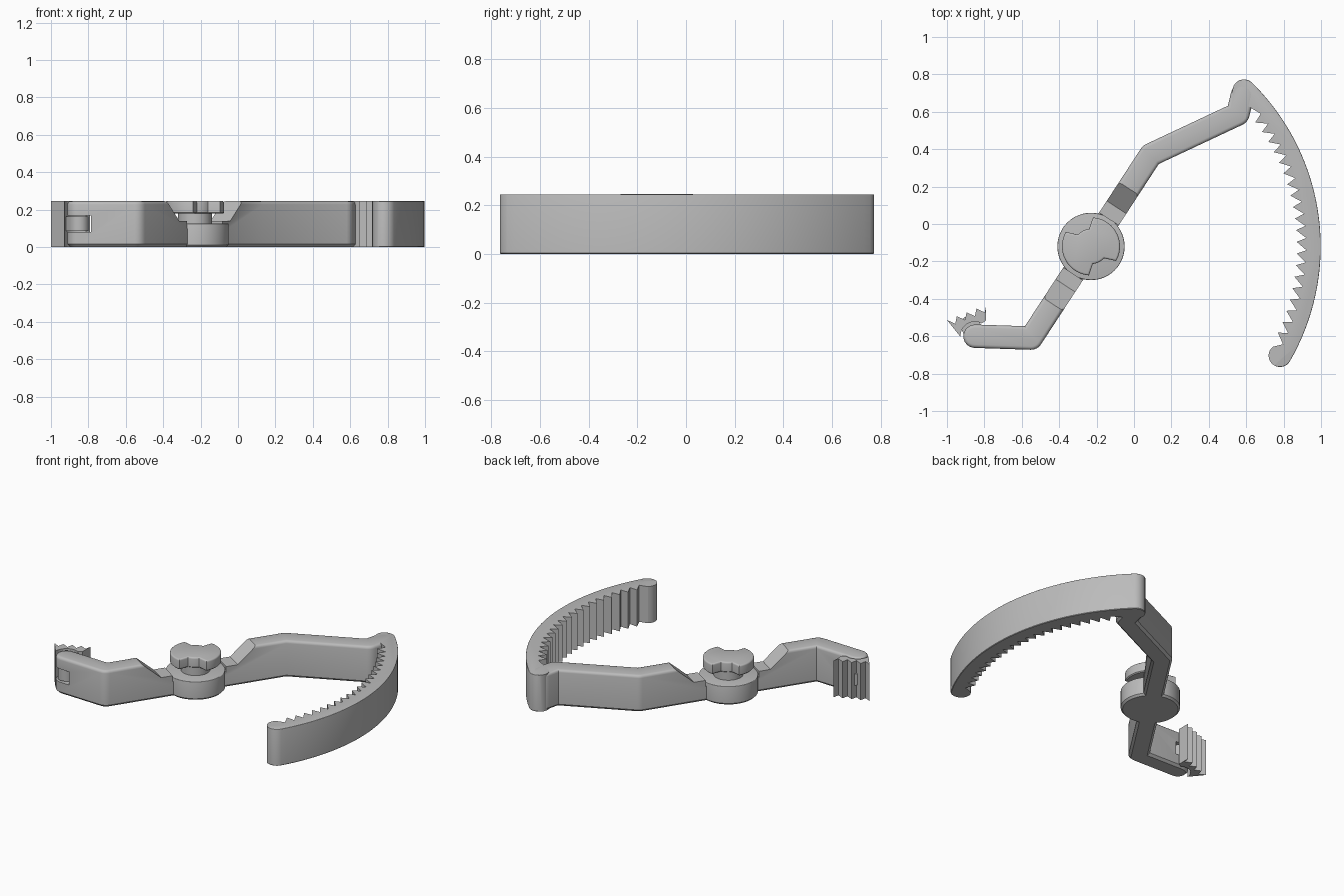
import bpy, bmesh, math
from mathutils import Vector

cube = bpy.data.objects.get("Cube")
if cube:
    bpy.data.objects.remove(cube, do_unlink=True)

HEIGHT = 0.245
HALF = 0.0625                       # half width of the arms
HUB = Vector((-0.23, -0.12))
PIVOT = Vector((-0.85, -0.60))
ALONG = Vector((0.32, 0.49)).normalized()   # arm direction through the hub

grey = bpy.data.materials.new("grey_plastic")
grey.use_nodes = True
grey.diffuse_color = (0.5, 0.5, 0.5, 1)
grey.node_tree.nodes["Principled BSDF"].inputs["Base Color"].default_value = (0.5, 0.5, 0.5, 1)


def arc(centre, radius, start, end, steps):
    """Points on an arc, angles in degrees."""
    angles = [math.radians(start + (end - start) * i / steps) for i in range(steps + 1)]
    return [Vector((centre[0] + radius * math.cos(a), centre[1] + radius * math.sin(a))) for a in angles]


def stroke(path, radius):
    """Outline of a path with round ends and round outer bends."""
    path = [Vector(p) for p in path]
    loop = path + path[-2:0:-1]
    outline = []
    for i, p in enumerate(loop):
        a = (p - loop[i - 1]).normalized()
        b = (loop[(i + 1) % len(loop)] - p).normalized()
        na, nb = Vector((a.y, -a.x)), Vector((b.y, -b.x))
        turn = math.atan2(a.x * b.y - a.y * b.x, a.dot(b))
        if a.dot(b) < -0.999:
            turn = math.pi
        if turn > 0:
            first = math.degrees(math.atan2(na.y, na.x))
            sweep = math.degrees(turn)
            outline += arc(p, radius, first, first + sweep, max(3, round(sweep / 15)))
        else:
            outline.append(p + (na + nb) * radius / (1 + na.dot(nb)))
    return outline


def prism(name, outline, z0, z1, top=0.0, bottom=0.0, rounded=lambda p: True):
    """Extrude an outline, then soften its upper and lower rims."""
    bm = bmesh.new()
    base = bm.faces.new([bm.verts.new((p[0], p[1], z0)) for p in outline])
    extruded = bmesh.ops.extrude_face_region(bm, geom=[base], use_keep_orig=True)
    for v in extruded["geom"]:
        if isinstance(v, bmesh.types.BMVert):
            v.co.z = z1
    bmesh.ops.recalc_face_normals(bm, faces=bm.faces)
    for z, size, segments in ((z1, top, 3), (z0, bottom, 1)):
        if size:
            rim = [e for e in bm.edges if all(abs(v.co.z - z) < 1e-5 for v in e.verts)
                   and rounded((e.verts[0].co.xy + e.verts[1].co.xy) / 2)]
            bmesh.ops.bevel(bm, geom=rim, offset=size, segments=segments, profile=0.5,
                            affect='EDGES', clamp_overlap=True)
    return finish(name, bm)


def finish(name, bm):
    mesh = bpy.data.meshes.new(name)
    bm.to_mesh(mesh)
    bm.free()
    mesh.materials.append(grey)
    obj = bpy.data.objects.new(name, mesh)
    bpy.context.collection.objects.link(obj)
    return obj


def activate(obj):
    bpy.ops.object.select_all(action='DESELECT')
    obj.select_set(True)
    bpy.context.view_layer.objects.active = obj


def cut(obj, cutter):
    mod = obj.modifiers.new("cut", 'BOOLEAN')
    mod.operation = 'DIFFERENCE'
    mod.solver = 'EXACT'
    mod.object = cutter
    activate(obj)
    bpy.ops.object.modifier_apply(modifier=mod.name)


# Arms
lower_arm = prism("lower_arm", stroke([HUB, (-0.55, -0.61), PIVOT], HALF), 0, HEIGHT, 0.018, 0.015)
upper_arm = prism("upper_arm", stroke([HUB, (0.09, 0.37), (0.555, 0.588), (0.58, 0.69)], HALF),
                  0, HEIGHT, 0.018, 0.015)

# Ramped recess that lowers both arms beside the hub
half_profile = [(0.37, HEIGHT), (0.25, 0.14), (0.175, 0.14), (0.175, 0.1)]
profile = [(0.46, 0.325)] + half_profile
profile += [(-d, z) for d, z in reversed(profile)]
bm = bmesh.new()
across = Vector((-ALONG.y, ALONG.x)) * 0.2
rings = []
for side in (-1, 1):
    rings.append([bm.verts.new((*(HUB + ALONG * d + across * side), z)) for d, z in profile])
bm.faces.new(rings[0])
bm.faces.new(rings[1])
for i in range(len(profile)):
    bm.faces.new((rings[0][i - 1], rings[0][i], rings[1][i], rings[1][i - 1]))
bmesh.ops.recalc_face_normals(bm, faces=bm.faces)
recess = finish("recess_cutter", bm)
cut(lower_arm, recess)
cut(upper_arm, recess)

# Slot for the pivoting pad
slot = prism("slot_cutter", [(-1, -0.8), (-0.787, -0.8), (-0.787, -0.45), (-1, -0.45)], 0.08, 0.168)
cut(lower_arm, slot)
for cutter in (recess, slot):
    bpy.data.objects.remove(cutter, do_unlink=True)

# Curved jaw with ratchet teeth, centred on the hub
TEETH, FIRST, LAST = 20, 38.0, -27.0
pitch = (LAST - FIRST) / TEETH
tip_end, top_end = arc(HUB, 1.167, -30, 45.5, 1)
outline = arc(HUB, 1.228, -30, 45.5, 48)
outline += arc(top_end, 0.061, 55, 225, 12)
teeth = []
for i in range(TEETH):
    start = FIRST + pitch * i
    teeth += arc(HUB, 1.152, start, start, 1)[:1] + arc(HUB, 1.1, start + pitch * 0.3, start, 1)[:1]
teeth += arc(HUB, 1.152, LAST, LAST, 1)[:1]
outline += teeth
outline += arc(tip_end, 0.061, 130, 320, 14)
prism("toothed_jaw", outline, 0, HEIGHT, 0.014, 0.015,
      lambda p: (p - HUB).length > 1.175)

# Hub disc and locking knob
prism("hub_disc", arc(HUB, 0.18, 0, 352.5, 47), 0, 0.125, 0.004, 0.012)
prism("knob_neck", arc(HUB, 0.09, 0, 350, 35), 0.1, 0.2)
head = []
for turn in (0, 180):
    head += arc(HUB, 0.155, -30 + turn, 86 + turn, 24)
    head += arc(HUB, 0.094, 96 + turn, 138 + turn, 8)
prism("knob_head", head, 0.178, HEIGHT + 0.002, 0.01, 0.006)

# Pivoting toothed pad
left, right = Vector((-1, -0.513)), Vector((-0.79, -0.432))
step = (right - left) / 4
ridge = [left]
for i in range(4):
    ridge += [left + step * (i + 0.62) + Vector((0.012, -0.033)), left + step * (i + 1)]
pad = ridge + [Vector((-0.79, -0.515))] + arc(PIVOT, 0.078, 62, 182, 14)
prism("gripping_pad", pad, 0, HEIGHT)
prism("pad_tongue", stroke([(-0.875, -0.54), PIVOT], 0.052), 0.086, 0.162)

# Smooth curved walls, crisp edges
for obj in list(bpy.context.collection.objects):
    if obj.type == 'MESH' and grey.name in obj.data.materials:
        activate(obj)
        bpy.ops.object.shade_smooth_by_angle(angle=math.radians(32))
